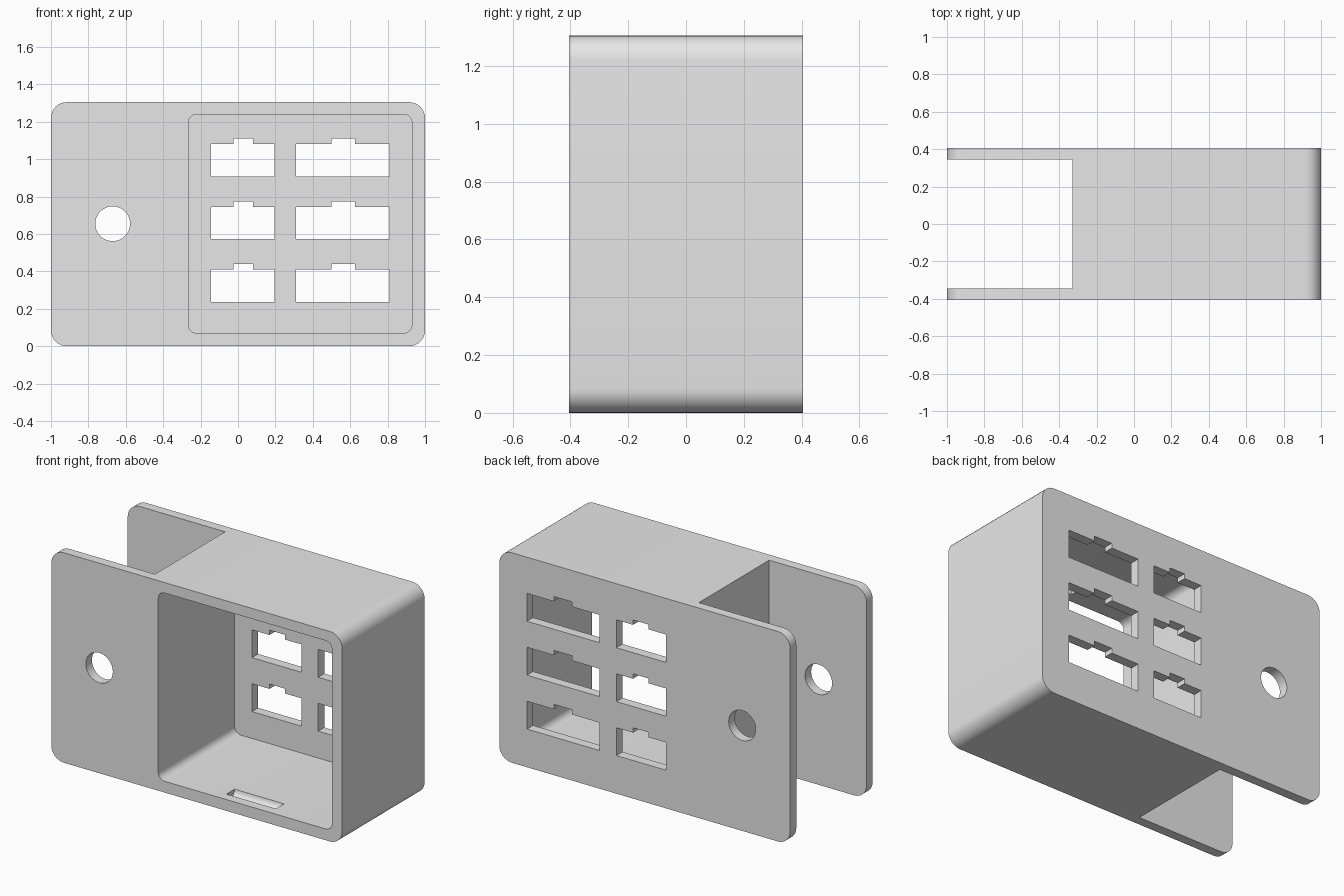
import bpy, bmesh, math

cube = bpy.data.objects.get("Cube")
if cube:
    bpy.data.objects.remove(cube, do_unlink=True)

HALF_DEPTH = 0.405
WALL = 0.06
HEIGHT = 1.305
INNER = HALF_DEPTH - WALL

grey = bpy.data.materials.new("light grey plastic")
grey.use_nodes = True
grey.diffuse_color = (0.8, 0.8, 0.8, 1)
grey.node_tree.nodes["Principled BSDF"].inputs["Base Color"].default_value = (0.8, 0.8, 0.8, 1)


def arc(cx, cz, r, start, end, steps):
    angles = [math.radians(start + (end - start) * i / steps) for i in range(steps + 1)]
    return [(cx + r * math.cos(a), cz + r * math.sin(a)) for a in angles]


def rounded_rect(x0, x1, z0, z1, r, steps=8):
    corners = [(x1 - r, z1 - r), (x0 + r, z1 - r), (x0 + r, z0 + r), (x1 - r, z0 + r)]
    return [p for i, (cx, cz) in enumerate(corners)
            for p in arc(cx, cz, r, 90 * i, 90 * i + 90, steps)]


def prism(name, outline, y0, y1):
    """Extrude an outline drawn in x and z from y0 to y1."""
    bm = bmesh.new()
    face = bm.faces.new([bm.verts.new((x, y0, z)) for x, z in outline])
    extruded = bmesh.ops.extrude_face_region(bm, geom=[face])["geom"]
    moved = [v for v in extruded if isinstance(v, bmesh.types.BMVert)]
    bmesh.ops.translate(bm, verts=moved, vec=(0, y1 - y0, 0))
    bmesh.ops.recalc_face_normals(bm, faces=bm.faces)
    mesh = bpy.data.meshes.new(name)
    bm.to_mesh(mesh)
    bm.free()
    mesh.materials.append(grey)
    obj = bpy.data.objects.new(name, mesh)
    bpy.context.collection.objects.link(obj)
    return obj


def cut(target, cutter):
    """Subtract the cutter and discard it."""
    cutter.hide_render = True
    mod = target.modifiers.new("cut", "BOOLEAN")
    mod.operation = "DIFFERENCE"
    mod.solver = "EXACT"
    mod.object = cutter
    bpy.context.view_layer.objects.active = target
    bpy.ops.object.modifier_apply(modifier=mod.name)
    bpy.data.objects.remove(cutter, do_unlink=True)


# Rounded outer block
housing = prism("socket_housing", rounded_rect(-1, 1, 0, HEIGHT, 0.085),
                -HALF_DEPTH, HALF_DEPTH)

# Open gap leaving two mounting flanges
gap = [(-1.2, -0.2), (-0.33, -0.2), (-0.33, 1.5), (-1.2, 1.5)]
cut(housing, prism("flange_gap", gap, -INNER, INNER))

# Front-opening cavity
cut(housing, prism("cavity", rounded_rect(-0.265, 0.93, 0.07, 1.24, 0.045), -0.6, INNER))

# Screw hole through both flanges
cut(housing, prism("screw_hole", arc(-0.67, 0.655, 0.093, 0, 350, 35), -0.6, 0.6))

# Connector windows with a raised key notch, in two columns and three rows
for left, right, key_left, key_right in ((-0.145, 0.195, -0.025, 0.08),
                                         (0.31, 0.81, 0.50, 0.625)):
    for row in range(3):
        z = 0.237 + row * 0.335
        top, key = z + 0.173, z + 0.203
        window = [(left, z), (right, z), (right, top), (key_right, top),
                  (key_right, key), (key_left, key), (key_left, top), (left, top)]
        cut(housing, prism("connector_window", window, 0.2, 0.6))

# Snap grooves for a lid in the cavity floor and ceiling
for z in (0.07, 1.24):
    groove = prism("lid_groove", arc(0, 0, 0.04, 0, 345, 23), -0.17, 0.17)
    groove.rotation_euler = (0, 0, math.pi / 2)
    groove.location = (0.3325, -0.305, z)
    bpy.context.view_layer.update()
    cut(housing, groove)

# Smooth the rounded corners, keeping hard edges
bpy.ops.object.select_all(action="DESELECT")
housing.select_set(True)
bpy.context.view_layer.objects.active = housing
bpy.ops.object.shade_smooth_by_angle(angle=math.radians(30))
